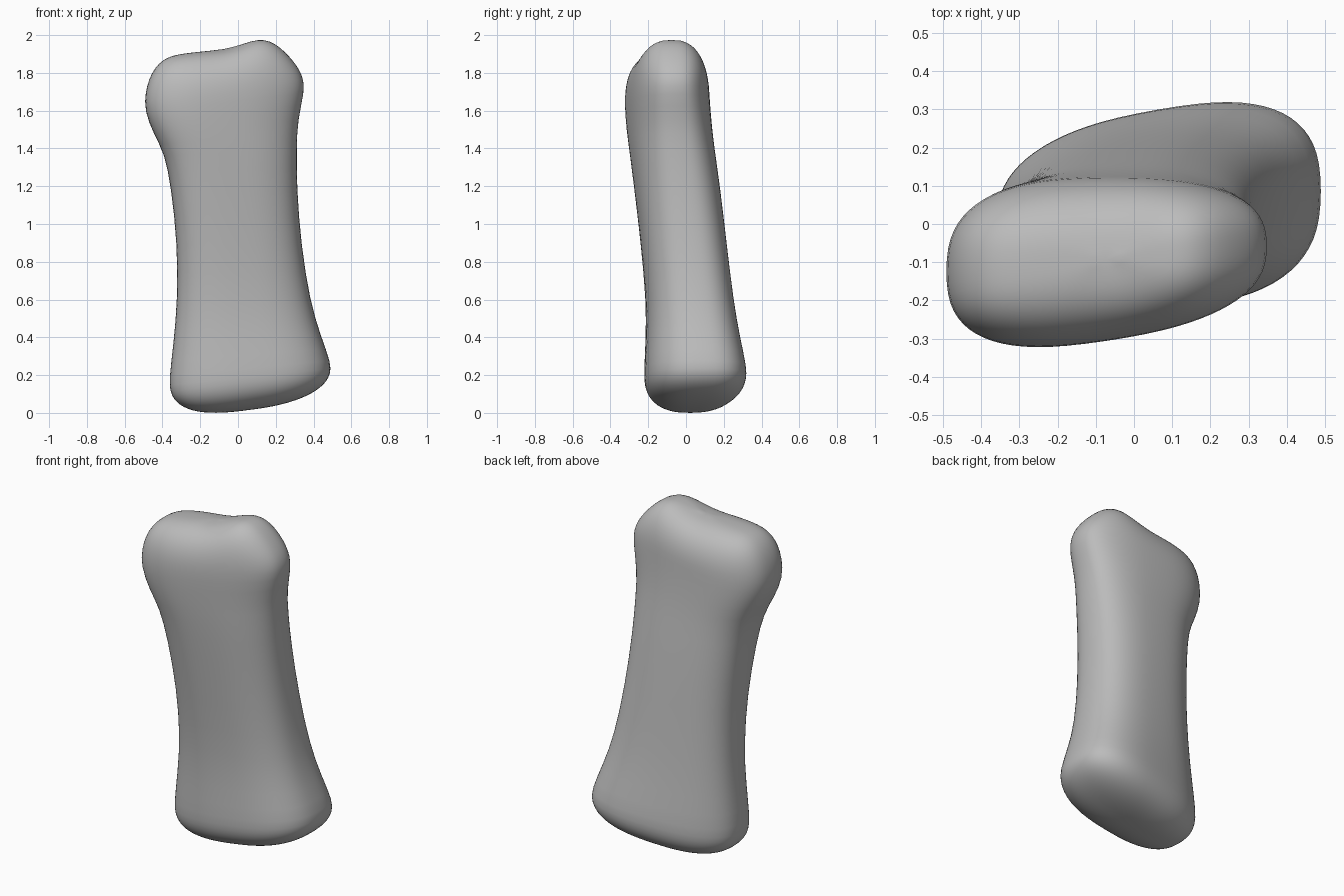
import bpy, bmesh
from math import sin, cos, pi, exp, copysign

cube = bpy.data.objects.get("Cube")
if cube:
    bpy.data.objects.remove(cube, do_unlink=True)

SEGMENTS = 36

# Cross-sections: height, left x, right x, front y, back y, end tilt, skew, taper
SECTIONS = [
    (0.225, -0.367, 0.496, -0.224, 0.324, 0.1, 0.09, -0.11),
    (0.40, -0.342, 0.438, -0.214, 0.287, 0.05, 0.09, -0.08),
    (0.60, -0.322, 0.382, -0.212, 0.252, 0.0, 0.09, -0.04),
    (0.90, -0.322, 0.335, -0.24, 0.217, 0.0, 0.09, 0.0),
    (1.20, -0.355, 0.312, -0.275, 0.182, 0.0, 0.09, 0.04),
    (1.40, -0.39, 0.312, -0.30, 0.152, 0.05, 0.09, 0.08),
    (1.52, -0.447, 0.317, -0.316, 0.137, 0.1, 0.09, 0.12),
    (1.66, -0.498, 0.354, -0.326, 0.126, 0.12, 0.08, 0.14),
]


def ring(z, x0, x1, y0, y1, tilt, skew, taper):
    """Rounded, skewed oval fitted to the given extents."""
    half, mid = (x1 - x0) / 2, (x0 + x1) / 2
    raw = []
    for i in range(SEGMENTS):
        a = 2 * pi * i / SEGMENTS
        u = copysign(abs(cos(a)) ** 0.77, cos(a))
        v = copysign(abs(sin(a)) ** 0.77, sin(a))
        raw.append((u * half, v * 0.22 * (1 - taper * u) + skew * u * half))
    low, high = min(p[1] for p in raw), max(p[1] for p in raw)
    fit = (y1 - y0) / (high - low)
    return [(mid + x, y0 + (y - low) * fit, z + tilt * x) for x, y in raw]


def crown(x):
    """Top end: a tall knuckle, a shallow saddle and a low knuckle."""
    return (1.925 + 0.085 * exp(-((x - 0.16) / 0.15) ** 2)
            + 0.05 * exp(-((x + 0.45) / 0.13) ** 2))


def base(x):
    """Bottom end: a gently slanted pad."""
    return 0.015 + 0.13 * x


def cap(rim, surface, power):
    """Rings shrinking inwards over a domed end."""
    cx = sum(p[0] for p in rim) / len(rim)
    cy = sum(p[1] for p in rim) / len(rim)
    rings = []
    for k in range(1, 9):
        s = cos(k * pi / 18)
        dome = (1 - s ** power) ** (1 / power)
        layer = []
        for x, y, z in rim:
            px, py = cx + (x - cx) * s, cy + (y - cy) * s
            layer.append((px, py, z + (surface(px) - z) * dome))
        rings.append(layer)
    return rings


# Loft the shaft together with both ends
shaft = [ring(*s) for s in SECTIONS]
layers = cap(shaft[0], base, 2.6)[::-1] + shaft + cap(shaft[-1], crown, 2.5)
bm = bmesh.new()
loops = [[bm.verts.new(p) for p in layer] for layer in layers]
for a, b in zip(loops, loops[1:]):
    for i in range(SEGMENTS):
        j = (i + 1) % SEGMENTS
        bm.faces.new((a[i], a[j], b[j], b[i]))
for loop in (loops[0], loops[-1]):
    face = bm.faces.new(loop)
    bmesh.ops.poke(bm, faces=[face])
bmesh.ops.recalc_face_normals(bm, faces=bm.faces)

# Rest the lowest point on the floor
low = min(v.co.z for v in bm.verts)
bmesh.ops.translate(bm, verts=bm.verts, vec=(0, 0, -low))

mesh = bpy.data.meshes.new("bone_segment")
bm.to_mesh(mesh)
bm.free()
bone = bpy.data.objects.new("bone_segment", mesh)
bpy.context.collection.objects.link(bone)

grey = bpy.data.materials.new("plain_grey")
grey.use_nodes = True
color = (0.5, 0.5, 0.5, 1)
grey.diffuse_color = color
grey.node_tree.nodes["Principled BSDF"].inputs["Base Color"].default_value = color
mesh.materials.append(grey)

smooth = bone.modifiers.new("smooth_form", "SUBSURF")
smooth.levels = smooth.render_levels = 1
for poly in mesh.polygons:
    poly.use_smooth = True
